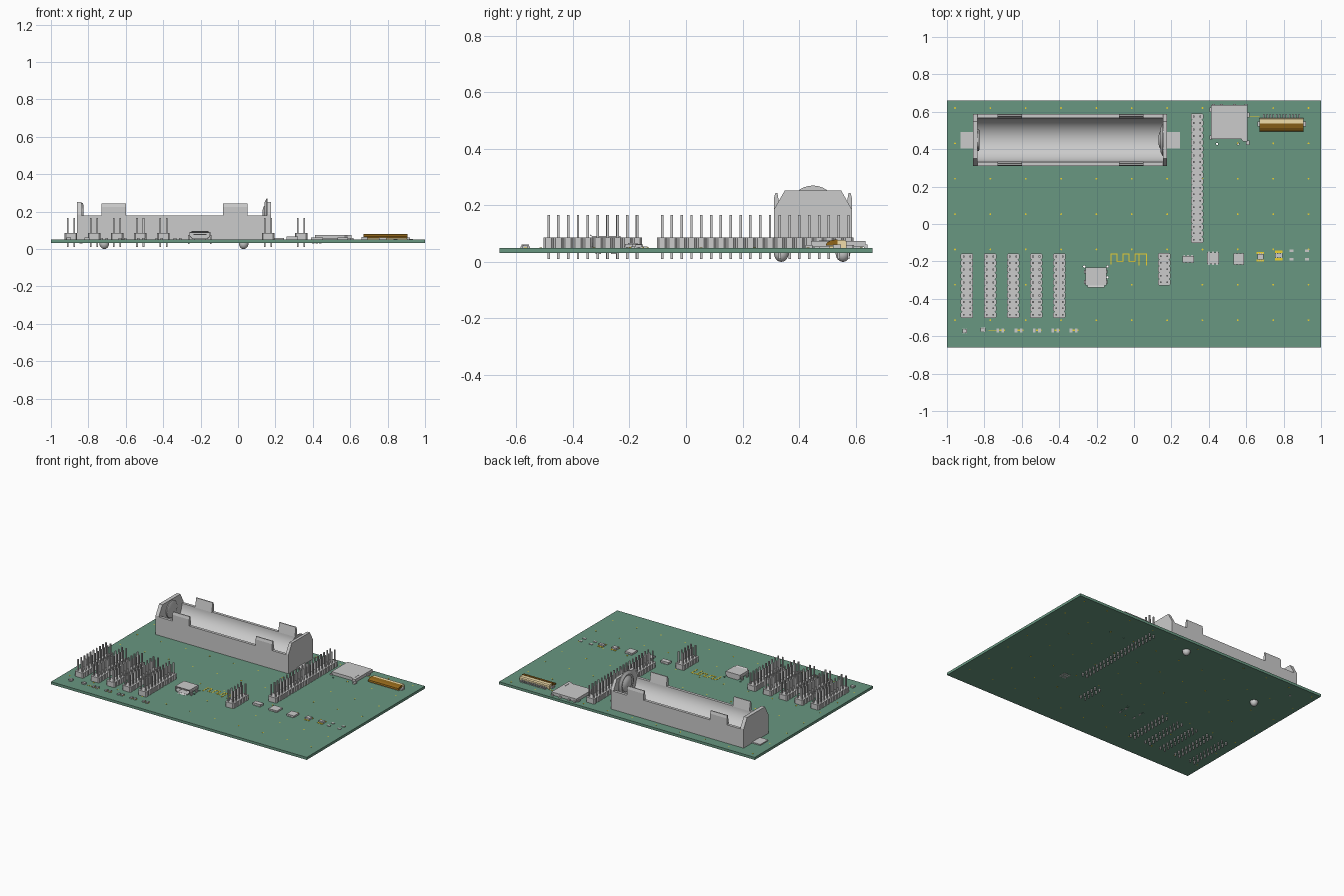
import bpy, bmesh, math
from mathutils import Vector

if "Cube" in bpy.data.objects:
    bpy.data.objects.remove(bpy.data.objects["Cube"])

TOP, BOT = 0.05, 0.032          # board faces
PITCH = 0.0347                  # header pin pitch


def material(name, rgb):
    m = bpy.data.materials.new(name)
    m.diffuse_color = (*rgb, 1)
    m.use_nodes = True
    m.node_tree.nodes["Principled BSDF"].inputs["Base Color"].default_value = m.diffuse_color
    return m


GREEN = material("board_green", (0.14, 0.31, 0.22))
GOLD = material("gold", (0.85, 0.65, 0.03))
CREAM = material("cream", (0.88, 0.73, 0.40))
BROWN = material("brown", (0.28, 0.13, 0.01))


def prism(bm, pts, axis, a, b):
    """Extrude a 2D polygon along an axis from a to b."""
    def place(p, t):
        return {"x": (t, *p), "y": (p[0], t, p[1]), "z": (*p, t)}[axis]
    lo = [bm.verts.new(place(p, a)) for p in pts]
    hi = [bm.verts.new(place(p, b)) for p in pts]
    bm.faces.new(lo)
    bm.faces.new(hi)
    for i in range(len(pts)):
        j = (i + 1) % len(pts)
        bm.faces.new((lo[i], lo[j], hi[j], hi[i]))


def box(bm, x0, x1, y0, y1, z0, z1):
    prism(bm, [(x0, y0), (x1, y0), (x1, y1), (x0, y1)], "z", z0, z1)


def ring(cx, cy, r, n):
    return [(cx + r * math.cos(2 * math.pi * i / n), cy + r * math.sin(2 * math.pi * i / n)) for i in range(n)]


def lathe_x(bm, cy, cz, profile, n=32):
    """Revolve (x, radius) points about an x-parallel axis, capped at both ends."""
    loops = [[bm.verts.new((x, *p)) for p in ring(cy, cz, r, n)] for x, r in profile]
    for a, b in zip(loops, loops[1:]):
        for i in range(n):
            bm.faces.new((a[i], a[(i + 1) % n], b[(i + 1) % n], b[i]))
    bm.faces.new(loops[0])
    bm.faces.new(loops[-1])


def finish(name, bm, mat=None, smooth=False):
    bmesh.ops.recalc_face_normals(bm, faces=bm.faces)
    me = bpy.data.meshes.new(name)
    bm.to_mesh(me)
    bm.free()
    ob = bpy.data.objects.new(name, me)
    bpy.context.collection.objects.link(ob)
    if mat:
        me.materials.append(mat)
    bpy.ops.object.select_all(action="DESELECT")
    ob.select_set(True)
    bpy.context.view_layer.objects.active = ob
    if smooth:
        bpy.ops.object.shade_smooth_by_angle(angle=math.radians(30))
    return ob


# board with locating holes for the sockets
bm = bmesh.new()
for x, y in [(0.444, 0.428), (0.556, 0.428), (-0.266, -0.228), (-0.141, -0.228), (-0.141, -0.285)]:
    prism(bm, ring(x, y, 0.006, 12), "z", 0, 0.1)
cutter = finish("hole_cutter", bm)
cutter.hide_render = True
bm = bmesh.new()
box(bm, -1, 1, -0.66, 0.66, BOT, TOP)
board = finish("board", bm, GREEN)
mod = board.modifiers.new("holes", "BOOLEAN")
mod.operation, mod.object, mod.solver = "DIFFERENCE", cutter, "EXACT"
bpy.ops.object.modifier_apply(modifier="holes")
bpy.data.objects.remove(cutter)

# grid of stitching vias
bm = bmesh.new()
for i in range(11):
    for j in range(7):
        prism(bm, ring(-0.957 + 0.189 * i, 0.62 - 0.189 * j, 0.005, 8), "z", BOT - 0.0008, TOP + 0.0008)
finish("vias", bm, GOLD)


# double-row pin headers
def header(name, cx, cy, rows):
    bm = bmesh.new()
    h, w, c = PITCH / 2, 0.0335, 0.007
    y0 = cy - rows * h
    right, left = [], []
    for r in range(rows):
        a, b = y0 + r * PITCH, y0 + (r + 1) * PITCH
        right += [(cx + w - c, a + 0.0003), (cx + w, a + c), (cx + w, b - c), (cx + w - c, b - 0.0003)]
    left = [(2 * cx - x, y) for x, y in reversed(right)]
    prism(bm, right + left, "z", TOP, 0.086)
    finish(name + "_housing", bm)
    bm = bmesh.new()
    p = 0.0043
    for r in range(rows):
        for s in (-1, 1):
            x, y = cx + s * h, y0 + (r + 0.5) * PITCH
            box(bm, x - p, x + p, y - p, y + p, 0.01, 0.166)
    finish(name + "_pins", bm)


for i in range(5):
    header(f"port_header_{i + 1}", -0.893 + 0.1235 * i, -0.33, 10)
header("debug_header", 0.161, -0.242, 5)
header("main_header", 0.337, 0.245, 20)

# battery holder: trough, end plates, retaining tabs
CY, R = 0.449, 0.118
Y0, Y1 = CY - 0.138, CY + 0.138
bm = bmesh.new()
arc = [(CY + R * math.cos(t), 0.18 - R * math.sin(t)) for t in [math.pi * i / 28 for i in range(29)]]
prism(bm, [(Y1, TOP), (Y1, 0.18)] + arc + [(Y0, 0.18), (Y0, TOP)], "x", -0.84, 0.16)
finish("battery_trough", bm, smooth=True)
bm = bmesh.new()
end = [(Y0, TOP), (Y0, 0.185), (CY - 0.1, 0.252), (CY + 0.1, 0.252), (Y1, 0.185), (Y1, TOP)]
prism(bm, end, "x", -0.862, -0.836)
prism(bm, end, "x", 0.156, 0.177)
finish("battery_end_plates", bm)
bm = bmesh.new()
for x0, x1 in [(-0.73, -0.6), (-0.08, 0.05)]:
    for s in (-1, 1):
        tab = [(0.138, 0.17), (0.138, 0.225), (0.133, 0.244), (0.126, 0.244), (0.114, 0.18)]
        prism(bm, [(CY + s * d, z) for d, z in tab], "x", x0, x1)
finish("battery_retaining_tabs", bm)

# battery contacts, solder tabs and locating pegs
bm = bmesh.new()
lathe_x(bm, CY, 0.185, [(0.158, 0.085), (0.152, 0.085), (0.142, 0.065), (0.146, 0.055), (0.136, 0.04), (0.13, 0.02)])
lathe_x(bm, CY, 0.185, [(-0.837, 0.06), (-0.83, 0.06), (-0.826, 0.05)])
finish("battery_contacts", bm, smooth=True)
bm = bmesh.new()
box(bm, -0.927, -0.85, 0.405, 0.493, TOP, 0.058)
box(bm, 0.17, 0.245, 0.405, 0.493, TOP, 0.058)
finish("battery_solder_tabs", bm)
bm = bmesh.new()
for x, y in [(0.03, 0.555), (-0.715, 0.337)]:
    geo = bmesh.ops.create_uvsphere(bm, u_segments=20, v_segments=12, radius=0.026)
    for v in geo["verts"]:
        v.co.z = min(v.co.z, 0.008) * 1.2 + 0.0312
        v.co += Vector((x, y, 0))
prism(bm, ring(-0.84, 0.545, 0.008, 12), "z", 0.03, 0.05)
finish("battery_pegs", bm, smooth=True)

# memory card socket
bm = bmesh.new()
prism(bm, [(0.413, 0.635), (0.413, 0.455), (0.572, 0.455), (0.582, 0.442), (0.608, 0.442), (0.608, 0.635)],
      "z", 0.053, 0.074)
for x in (0.418, 0.46, 0.53, 0.59):
    box(bm, x, x + 0.016, 0.63, 0.642, TOP, 0.062)
for y in (0.452, 0.6):
    box(bm, 0.405, 0.42, y, y + 0.022, TOP, 0.06)
    box(bm, 0.6, 0.618, y - 0.03, y - 0.005, TOP, 0.06)
box(bm, 0.425, 0.6, 0.47, 0.625, TOP, 0.054)
box(bm, 0.585, 0.589, 0.47, 0.51, 0.073, 0.076)
finish("card_socket", bm)

# flat cable connector: body, flip latch and leads
bm = bmesh.new()
prism(bm, [(0.53, TOP), (0.53, 0.077), (0.562, 0.077), (0.568, 0.07), (0.568, TOP)], "x", 0.672, 0.905)
box(bm, 0.672, 0.905, 0.505, 0.535, TOP, 0.056)
finish("cable_connector_body", bm, CREAM)
bm = bmesh.new()
prism(bm, [(0.494, 0.058), (0.498, 0.068), (0.512, 0.076), (0.536, 0.08), (0.536, 0.058)], "x", 0.67, 0.907)
finish("cable_connector_latch", bm, BROWN)
bm = bmesh.new()
for i in range(12):
    x = 0.694 + 0.0172 * i
    box(bm, x - 0.004, x + 0.004, 0.56, 0.588, TOP, 0.06)
for x in (0.66, 0.9):
    box(bm, x, x + 0.02, 0.52, 0.548, TOP, 0.062)
finish("cable_connector_leads", bm)

# small data socket: hollow shell with tongue and flared lips
bm = bmesh.new()
UX = -0.204
outer = [(-0.04, 0.053), (0.04, 0.053), (0.056, 0.068), (0.056, 0.091), (-0.056, 0.091), (-0.056, 0.068)]
inner = [(x * 0.92, 0.072 + (z - 0.072) * 0.8) for x, z in outer]
for i in range(6):
    j = (i + 1) % 6
    prism(bm, [(UX + x, z) for x, z in (outer[i], outer[j], inner[j], inner[i])], "y", -0.33, -0.236)
prism(bm, [(UX + x, z) for x, z in outer], "y", -0.24, -0.232)
box(bm, UX - 0.035, UX + 0.035, -0.318, -0.238, 0.074, 0.081)
prism(bm, [(-0.33, 0.088), (-0.34, 0.094), (-0.34, 0.097), (-0.33, 0.091)], "x", UX - 0.045, UX + 0.045)
prism(bm, [(-0.33, 0.056), (-0.34, 0.051), (-0.34, 0.0505), (-0.33, 0.053)], "x", UX - 0.03, UX + 0.03)
for s in (-1, 1):
    for y in (-0.31, -0.255):
        x = UX + s * 0.058
        box(bm, x - 0.004, x + 0.004, y - 0.01, y + 0.01, 0.028, 0.075)
finish("data_socket", bm)


# printed antenna and traces
def trace(bm, pts, w):
    for (x0, y0), (x1, y1) in zip(pts, pts[1:]):
        box(bm, min(x0, x1) - w, max(x0, x1) + w, min(y0, y1) - w, max(y0, y1) + w, TOP - 0.001, TOP + 0.0012)


bm = bmesh.new()
top, low = -0.16, -0.2
path = [(-0.123, -0.213), (-0.123, top)]
for i in range(4):
    x, y = -0.091 + 0.032 * i, (top, low)
    path += [(x, y[i % 2]), (x, y[(i + 1) % 2])]
path += [(0.067, top), (0.067, -0.218)]
trace(bm, path, 0.0035)
trace(bm, [(0.027, top), (0.027, -0.218)], 0.0035)
trace(bm, [(0.61, 0.574), (0.67, 0.574)], 0.002)
trace(bm, [(-0.775, -0.568), (-0.71, -0.568)], 0.002)
for x, y in [(0.676, -0.175), (0.775, -0.168)]:     # gold pads round the regulators
    for s in (-1, 1):
        box(bm, x - 0.02, x + 0.02, y + s * 0.02 - 0.006, y + s * 0.02 + 0.006, TOP - 0.001, TOP + 0.002)
for i in range(5):
    box(bm, -0.72 + 0.098 * i, -0.69 + 0.098 * i, -0.573, -0.563, TOP - 0.001, TOP + 0.0015)
finish("antenna_and_traces", bm, GOLD)

# surface chips: centre, size, height
bm = bmesh.new()
for x, y, w, d, h in [(0.289, -0.188, 0.062, 0.034, 0.016), (0.422, -0.183, 0.066, 0.062, 0.012),
                      (0.56, -0.187, 0.058, 0.058, 0.013), (0.676, -0.175, 0.034, 0.03, 0.014),
                      (0.775, -0.168, 0.04, 0.02, 0.012), (-0.905, -0.572, 0.026, 0.02, 0.012),
                      (-0.808, -0.565, 0.026, 0.018, 0.012)]:
    box(bm, x - w / 2, x + w / 2, y - d / 2, y + d / 2, TOP + 0.001, TOP + h)
    for s in (-1, 1):                               # leads along two sides
        for k in (-0.33, 0, 0.33):
            px, py = x + k * w, y + s * d / 2
            box(bm, px - w * 0.08, px + w * 0.08, py - 0.004, py + 0.004, TOP, TOP + 0.004)
finish("chips", bm)

# two-terminal parts, and thermal pads under the main chip
bm = bmesh.new()
for x in (0.842, 0.924):
    for y in (-0.143, -0.188):
        box(bm, x - 0.011, x + 0.011, y - 0.007, y + 0.007, TOP, TOP + 0.004)
for i in range(5):
    x = -0.715 + 0.098 * i
    for s in (-1, 1):
        box(bm, x + s * 0.014 - 0.007, x + s * 0.014 + 0.007, -0.58, -0.558, TOP, TOP + 0.008)
finish("passive_parts", bm)
bm = bmesh.new()
for i in range(3):
    for j in range(3):
        x, y = 0.402 + 0.019 * i, -0.202 + 0.019 * j
        box(bm, x - 0.007, x + 0.007, y - 0.007, y + 0.007, BOT - 0.001, BOT + 0.001)
finish("thermal_pads", bm)
